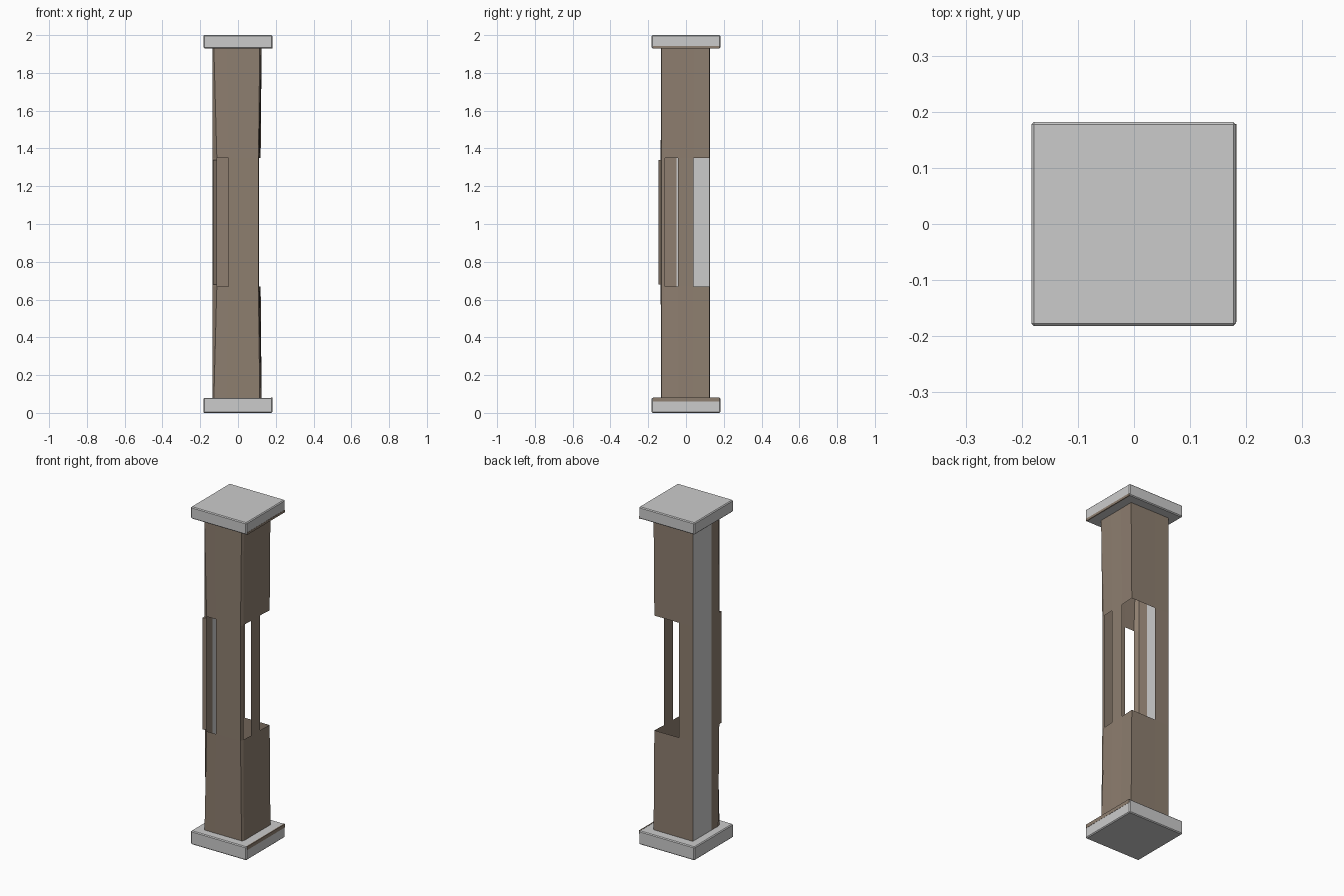
import bpy, bmesh

if "Cube" in bpy.data.objects:
    bpy.data.objects.remove(bpy.data.objects["Cube"])

brown = bpy.data.materials.new("brown")
brown.diffuse_color = (0.27, 0.21, 0.16, 1)
brown.use_nodes = True
brown.node_tree.nodes["Principled BSDF"].inputs["Base Color"].default_value = brown.diffuse_color


def make(name, verts, faces, mat=None):
    me = bpy.data.meshes.new(name)
    me.from_pydata(verts, [], faces)
    ob = bpy.data.objects.new(name, me)
    bpy.context.collection.objects.link(ob)
    if mat:
        me.materials.append(mat)
    return ob


def box(name, lo, hi, mat=None, bevel=0):
    bm = bmesh.new()
    bmesh.ops.create_cube(bm, size=1)
    for v in bm.verts:
        v.co = [(a + b) / 2 + c * (b - a) for a, b, c in zip(lo, hi, v.co)]
    if bevel:
        bmesh.ops.bevel(bm, geom=bm.edges[:], offset=bevel, segments=1, affect='EDGES')
    ob = make(name, [], [], mat)
    bm.to_mesh(ob.data)
    bm.free()
    return ob


# square slabs at both ends
box("base_slab", (-.183, -.182, 0), (.182, .182, .08), bevel=.005)
box("top_slab", (-.183, -.182, 1.93), (.182, .182, 2), bevel=.005)

# thin brown edging along the right side of both slabs
box("base_edging", (.176, -.175, .06), (.183, .178, .081), brown)
box("top_edging", (.176, -.175, 1.928), (.183, .178, 1.942), brown)

# hollow shaft: (x, y) at the ends and beside the openings, walking round the outline
ends = [(-.133, -.05), (-.134, -.11), (-.128, -.131), (-.06, -.132), (.115, -.131),
        (.124, -.122), (.124, -.04), (.124, .04), (.125, .125), (-.04, .126), (-.133, .126)]
mids = [(-.133, -.05), (-.134, -.12), (-.112, -.134), (-.05, -.134), (.108, -.131),
        (.112, -.11), (.115, -.042), (.115, .04), (.12, .125), (-.04, .124), (-.133, .126)]
levels = [(.07, ends), (.67, mids), (1.35, mids), (1.94, ends)]
verts = [(x, y, z) for z, ring in levels for x, y in ring]
n = len(ends)
openings = {2, 5, 7, 8}
faces = []
for r in range(3):
    for i in range(n - 1):
        if r == 1 and i in openings:
            continue
        a = r * n + i
        faces.append((a, a + 1, a + 1 + n, a + n))
make("hollow_shaft", verts, faces, brown)

# plain grey panel closing the left side
make("left_panel", [(-.133, .126, .07), (-.133, -.05, .07), (-.133, -.05, 1.94), (-.133, .126, 1.94)],
     [(0, 1, 2, 3)])

# raised strip beside the front opening
make("corner_strip", [(x, y, z) for z in (.68, 1.34) for x, y in
                      ((-.134, -.12), (-.132, -.145), (-.112, -.134))],
     [(0, 1, 4, 3), (1, 2, 5, 4), (0, 2, 1), (3, 4, 5)], brown)
